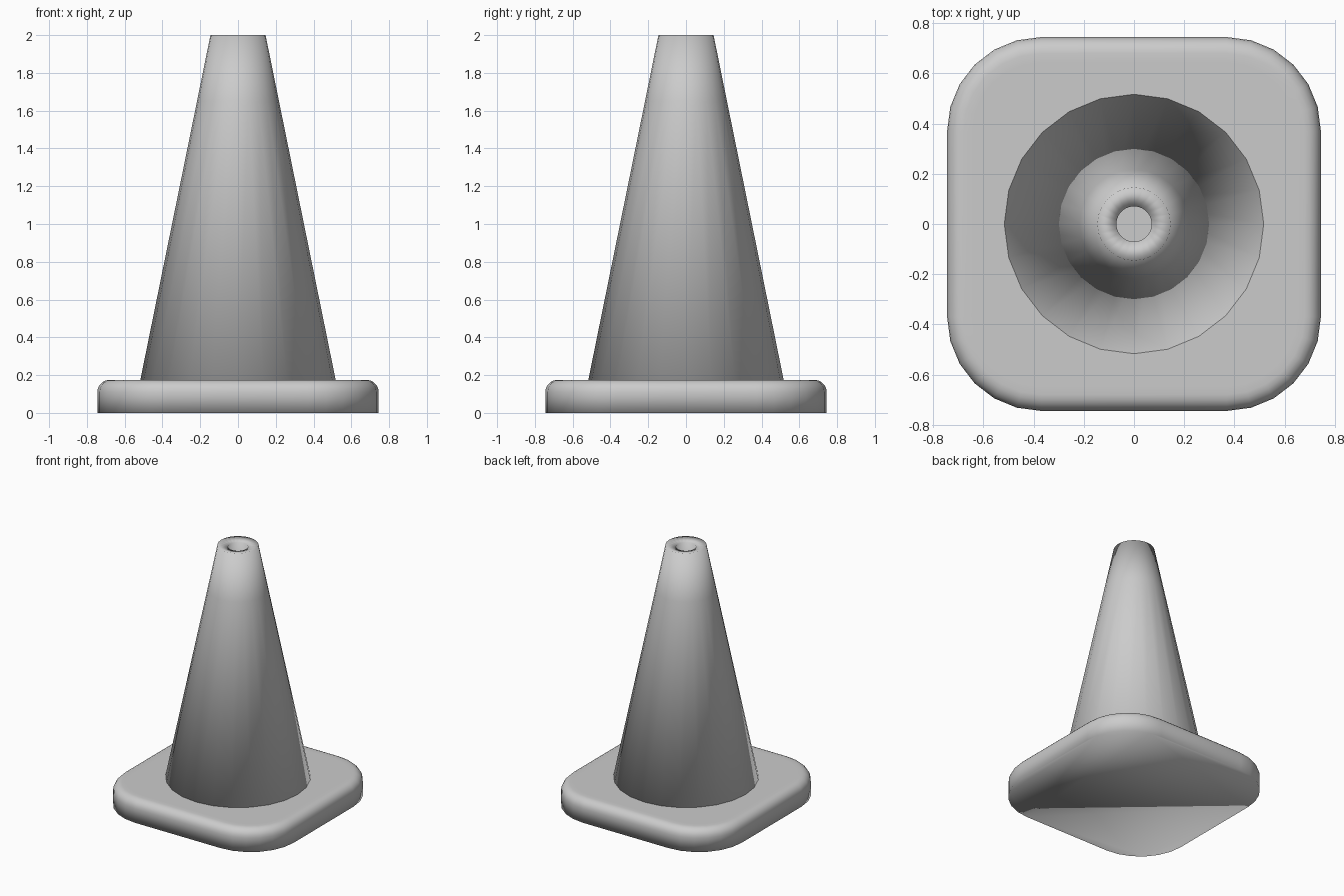
import bpy, bmesh, math

if "Cube" in bpy.data.objects:
    bpy.data.objects.remove(bpy.data.objects["Cube"])


def mesh_object(name, bm):
    bmesh.ops.recalc_face_normals(bm, faces=bm.faces)
    mesh = bpy.data.meshes.new(name)
    bm.to_mesh(mesh)
    bm.free()
    mesh.shade_smooth()
    obj = bpy.data.objects.new(name, mesh)
    bpy.context.collection.objects.link(obj)
    return obj


def loft(bm, rings):
    """Skin closed rings of points; return the vertex loops."""
    loops = [[bm.verts.new(p) for p in ring] for ring in rings]
    for a, b in zip(loops, loops[1:]):
        n = len(a)
        for i in range(n):
            j = (i + 1) % n
            bm.faces.new((a[i], a[j], b[j], b[i]))
    return loops


def rounded_square(half, radius, z, seg=6):
    c = half - radius
    pts = []
    for q in range(4):
        mid = math.pi / 4 + q * math.pi / 2
        cx, cy = math.copysign(c, math.cos(mid)), math.copysign(c, math.sin(mid))
        for i in range(seg + 1):
            a = q * math.pi / 2 + i * math.pi / 2 / seg
            pts.append((cx + radius * math.cos(a), cy + radius * math.sin(a), z))
    return pts


def circle(radius, z, n=24):
    return [(radius * math.cos(2 * math.pi * i / n),
             radius * math.sin(2 * math.pi * i / n), z) for i in range(n)]


# Base plate: rounded square, soft top edge, crisp bottom edge
HALF, CORNER, HEIGHT, SOFT = 0.745, 0.375, 0.175, 0.065
rings = [rounded_square(HALF, CORNER, 0)]
for k in range(6):
    a = k * math.pi / 10
    inset = SOFT * (1 - math.cos(a))
    rings.append(rounded_square(HALF - inset, CORNER - inset,
                                HEIGHT - SOFT + SOFT * math.sin(a)))
rings.append(rounded_square(HALF - 0.1, CORNER - 0.1, HEIGHT))
bm = bmesh.new()
loops = loft(bm, rings)
bm.faces.new(loops[0])
bm.faces.new(loops[-1])
mesh_object("base_plate", bm)

# Hollow cone: thin open shell thickened inwards, leaving a hole at the tip
bm = bmesh.new()
loft(bm, [circle(0.518, 0.17), circle(0.217, 1.65), circle(0.146, 2.0)])
cone = mesh_object("cone_body", bm)
shell = cone.modifiers.new("wall", 'SOLIDIFY')
shell.thickness = 0.077
shell.offset = -1
